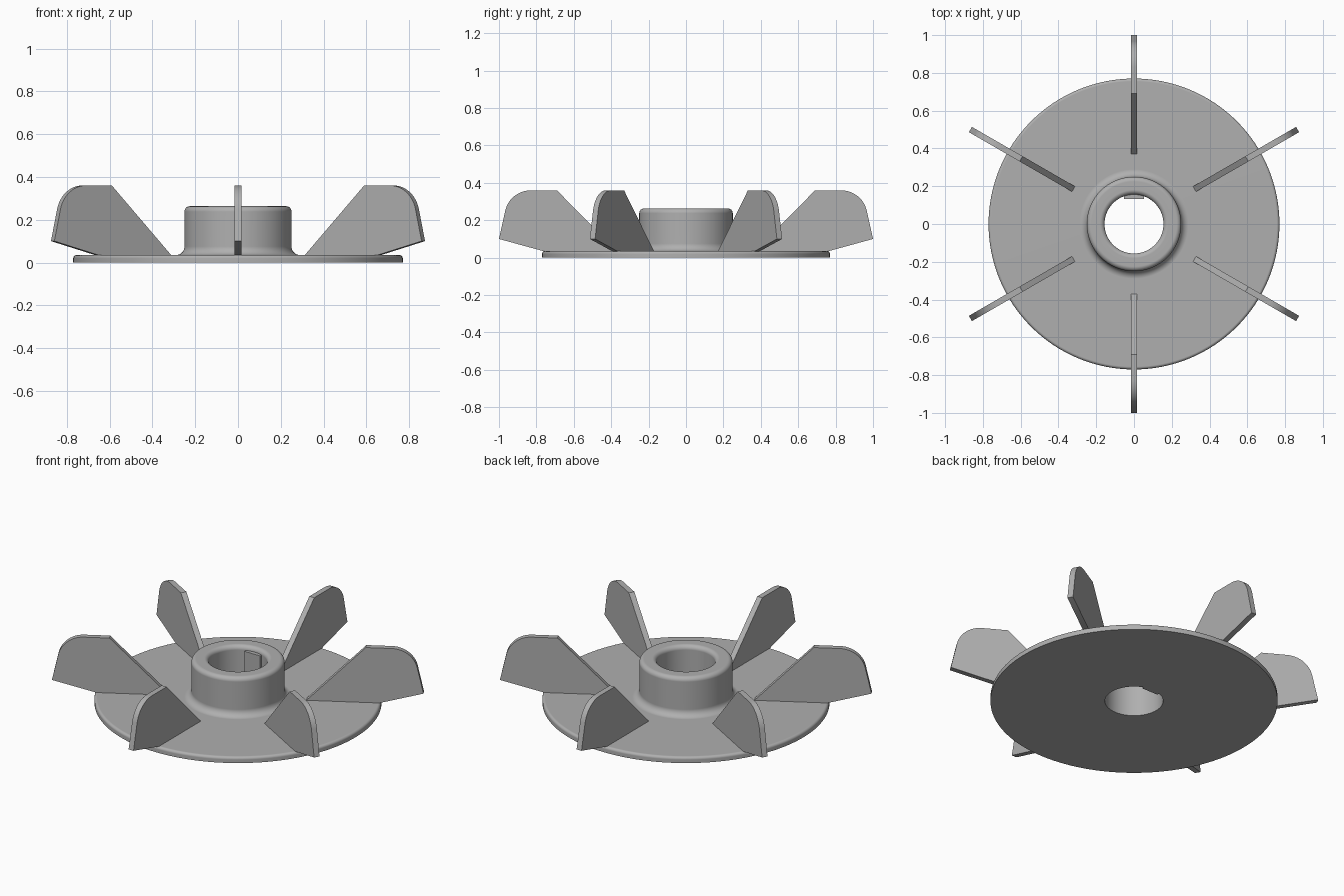
import bpy, bmesh, math
from mathutils import Matrix, Vector

cube = bpy.data.objects.get("Cube")
if cube:
    bpy.data.objects.remove(cube, do_unlink=True)

grey = bpy.data.materials.new("plain grey")
grey.use_nodes = True
colour = (0.43, 0.43, 0.43, 1)
grey.diffuse_color = colour
grey.node_tree.nodes["Principled BSDF"].inputs["Base Color"].default_value = colour


def arc(cx, cz, r, start, end, steps=8):
    """Points of a circular arc, angles in degrees."""
    angles = [math.radians(start + (end - start) * i / steps) for i in range(steps + 1)]
    return [(cx + r * math.cos(a), cz + r * math.sin(a)) for a in angles]


def finish(name, bm, angle=30):
    bmesh.ops.recalc_face_normals(bm, faces=bm.faces)
    mesh = bpy.data.meshes.new(name)
    bm.to_mesh(mesh)
    bm.free()
    mesh.materials.append(grey)
    obj = bpy.data.objects.new(name, mesh)
    bpy.context.collection.objects.link(obj)
    bpy.ops.object.select_all(action='DESELECT')
    obj.select_set(True)
    bpy.context.view_layer.objects.active = obj
    bpy.ops.object.shade_smooth_by_angle(angle=math.radians(angle))
    weighted = obj.modifiers.new("even shading", 'WEIGHTED_NORMAL')
    weighted.keep_sharp = True
    return obj


# Dimensions
BORE, HUB, DISC = 0.156, 0.25, 0.77
PLATE, TOP = 0.035, 0.263
EDGE, ROOT, LIP = 0.015, 0.04, 0.025

# Disc and hub: one lathed profile with rounded edges
profile = [(BORE, 0), (DISC, 0)]
profile += arc(DISC - EDGE, PLATE - EDGE, EDGE, 0, 90, 5)
profile += arc(HUB + ROOT, PLATE + ROOT, ROOT, 270, 180)
profile += arc(HUB - LIP, TOP - LIP, LIP, 0, 90)
profile += arc(BORE + LIP, TOP - LIP, LIP, 90, 180)
bm = bmesh.new()
verts = [bm.verts.new((x, 0, z)) for x, z in profile]
edges = [bm.edges.new((v, verts[i - 1])) for i, v in enumerate(verts)]
bmesh.ops.spin(bm, geom=verts + edges, axis=(0, 0, 1), cent=(0, 0, 0),
               angle=math.tau, steps=128, use_merge=True)
bmesh.ops.remove_doubles(bm, verts=bm.verts, dist=0.0001)
finish("disc_and_hub", bm)

# Drive key inside the bore
bm = bmesh.new()
bmesh.ops.create_cube(bm, size=1)
key_top = TOP - LIP
bmesh.ops.scale(bm, vec=(0.104, 0.03, key_top), verts=bm.verts)
bmesh.ops.translate(bm, vec=(0, 0.148, key_top / 2), verts=bm.verts)
finish("bore_key", bm)

# Radial blades: one extruded outline, turned around the axis
THICK = 0.032
outline = [(0.365, 0.03), (0.69, 0.36)]
outline += arc(0.83, 0.22, 0.14, 90, 12.4, 12)
outline += [(1.0, 0.1), (0.745, 0.03)]
for n in range(6):
    bm = bmesh.new()
    face = bm.faces.new([bm.verts.new((r, -THICK / 2, z)) for r, z in outline])
    side = bmesh.ops.extrude_face_region(bm, geom=[face])["geom"]
    moved = [g for g in side if isinstance(g, bmesh.types.BMVert)]
    bmesh.ops.translate(bm, vec=Vector((0, THICK, 0)), verts=moved)
    turn = Matrix.Rotation(math.radians(30 + 60 * n), 4, 'Z')
    bmesh.ops.transform(bm, matrix=turn, verts=bm.verts)
    finish(f"blade_{n + 1}", bm, 20)
